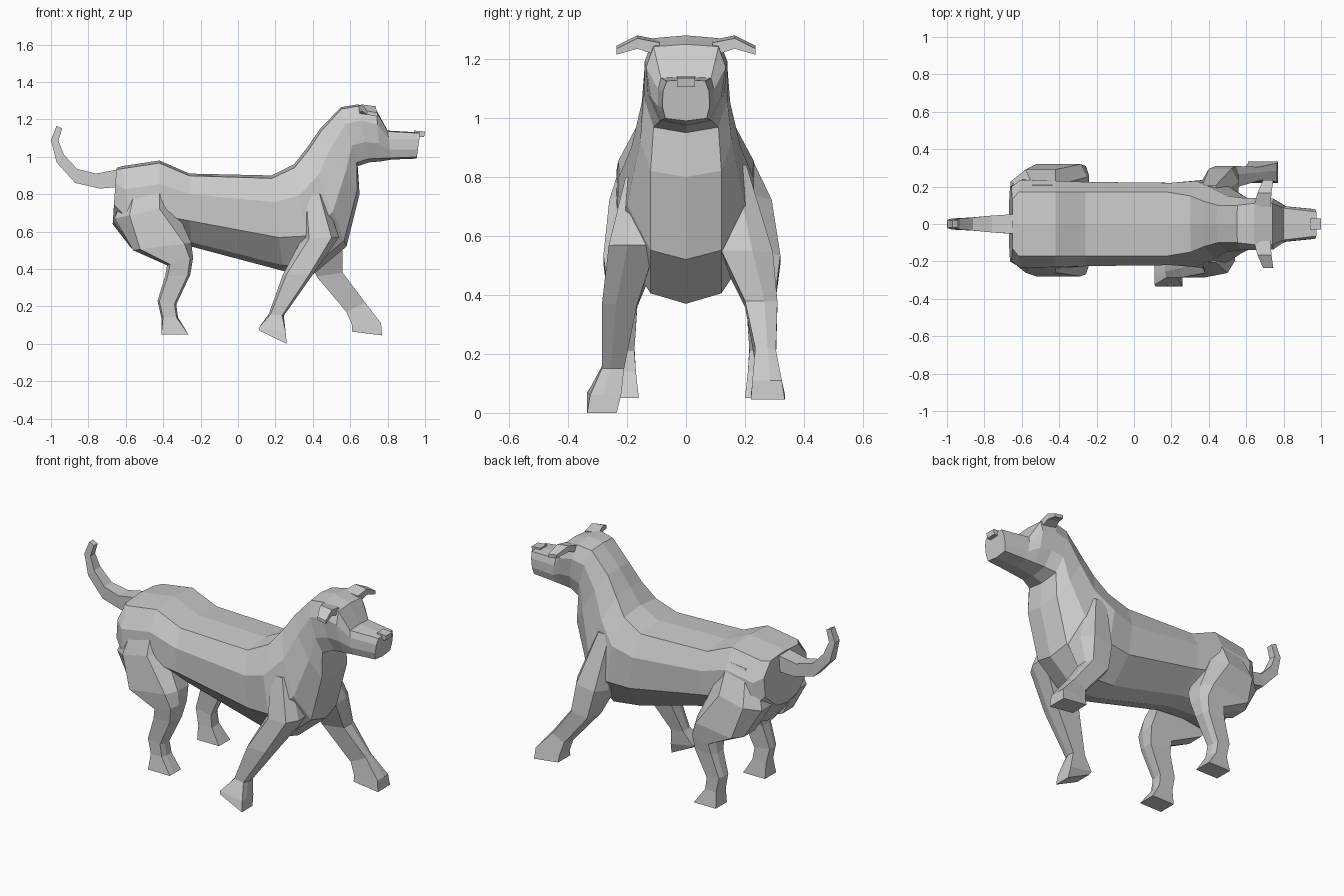
import bpy, bmesh


def loft(name, rings):
    """Skin a chain of equal-sized point rings and cap both ends."""
    bm = bmesh.new()
    vr = [[bm.verts.new(p) for p in r] for r in rings]
    n = len(vr[0])
    for a, b in zip(vr, vr[1:]):
        for i in range(n):
            j = (i + 1) % n
            bm.faces.new((a[i], a[j], b[j], b[i]))
    bm.faces.new(vr[0])
    bm.faces.new(vr[-1])
    bmesh.ops.recalc_face_normals(bm, faces=bm.faces)
    me = bpy.data.meshes.new(name)
    bm.to_mesh(me)
    bm.free()
    ob = bpy.data.objects.new(name, me)
    bpy.context.collection.objects.link(ob)
    return ob


def body_ring(xt, zt, xb, zb, w1, w2, w3, w4):
    """Ten-sided section hung between a top point and a bottom point."""
    half = [(0, 0), (w1, .03), (w2, .28), (w3, .65), (w4, .94), (0, 1)]
    pts = half + [(-w, t) for w, t in half[4:0:-1]]
    return [(xt + (xb - xt) * t, w, zt + (zb - zt) * t) for w, t in pts]


def limb_ring(xa, za, xb, zb, yi, yo, k=.12):
    """Section from rear edge to front edge, outer side inset by fraction k."""
    ym = yi + (yo - yi) * .6

    def at(t, y):
        return (xa + (xb - xa) * t, y, za + (zb - za) * t)
    return [at(0, yi), at(1, yi), at(1, ym), at(1 - k, yo), at(k, yo), at(0, ym)]


def limb(name, sections):
    return loft(name, [limb_ring(*s) for s in sections])


# Trunk, neck, head and muzzle in one skin
loft("body_and_head", [body_ring(*s) for s in [
    (-.65, .94, -.67, .64, .13, .20, .20, .10),
    (-.62, .95, -.57, .51, .17, .235, .24, .10),
    (-.42, .98, -.42, .53, .17, .23, .24, .10),
    (-.26, .91, -.25, .52, .17, .225, .22, .10),
    (.18, .90, .24, .39, .17, .22, .22, .11),
    (.30, .96, .40, .37, .15, .23, .235, .12),
    (.37, 1.05, .58, .52, .12, .185, .20, .12),
    (.44, 1.15, .65, .80, .10, .15, .155, .12),
    (.55, 1.265, .64, .95, .10, .14, .14, .11),
    (.64, 1.28, .70, .97, .11, .14, .13, .09),
    (.74, 1.25, .76, .975, .11, .135, .12, .085),
    (.80, 1.14, .82, .985, .085, .095, .095, .08),
    (.975, 1.13, .955, .99, .065, .078, .08, .07)]])

# Nose
limb("nose", [(.94, 1.105, .995, 1.105, -.03, .03, 0),
              (.94, 1.14, 1.0, 1.135, -.03, .03, 0)])

# Front legs: one swung back, one reaching forward
limb("front_leg_back", [
    (.34, .80, .46, .80, -.10, -.205, .2),
    (.34, .56, .54, .57, -.10, -.262, .2),
    (.24, .37, .40, .37, -.165, -.285),
    (.165, .16, .245, .15, -.21, -.285),
    (.11, .085, .255, .06, -.22, -.325, 0),
    (.115, .07, .26, 0, -.235, -.335, 0)])
limb("front_leg_forward", [
    (.34, .84, .46, .84, .10, .205, .2),
    (.36, .52, .56, .55, .12, .295, .2),
    (.42, .36, .56, .38, .20, .31),
    (.58, .17, .68, .22, .235, .305),
    (.61, .10, .765, .11, .225, .325, 0),
    (.61, .065, .77, .045, .22, .335, 0)])

# Hind legs share one profile: rear x, z, front x, z, inner y, outer y, inset
HIND = [(-.58, .88, -.38, .90, .10, .205, .2),
        (-.66, .67, -.34, .74, .10, .26, .25),
        (-.56, .50, -.25, .54, .11, .28, .12),
        (-.38, .42, -.24, .46, .14, .27, .12),
        (-.39, .36, -.255, .37, .165, .26, .1),
        (-.43, .23, -.33, .21, .175, .25, .1),
        (-.41, .14, -.32, .14, .17, .25, .1),
        (-.41, .05, -.265, .05, .16, .265, 0)]
for side, name, shift in ((-1, "hind_leg_right", 0), (1, "hind_leg_left", .04)):
    rings = []
    for a, b, c, d, i, o, k in HIND:
        s = shift * min(1, (.9 - b) / .3)
        rings.append((a, b, c, d, side * (i + s), side * (o + s), k))
    limb(name, rings)

# Upturned tail
limb("tail", [(-.62, .84, -.60, .94, -.055, .055, 0),
              (-.74, .83, -.76, .91, -.045, .045, 0),
              (-.87, .86, -.86, .935, -.035, .035, 0),
              (-.97, .97, -.93, 1.01, -.03, .03, 0),
              (-1.0, 1.09, -.96, 1.085, -.022, .022, 0),
              (-.97, 1.165, -.94, 1.15, -.018, .018, 0)])

# Folded ears
for side, name in ((-1, "ear_right"), (1, "ear_left")):
    loft(name, [[(x0, side * y, zb), (x1, side * y, zb - .01),
                 (x1, side * y, zt - .01), (x0, side * y, zt)]
                for y, x0, x1, zb, zt in ((.09, .64, .73, 1.22, 1.265),
                                          (.165, .66, .735, 1.245, 1.28),
                                          (.235, .69, .745, 1.225, 1.245))])
